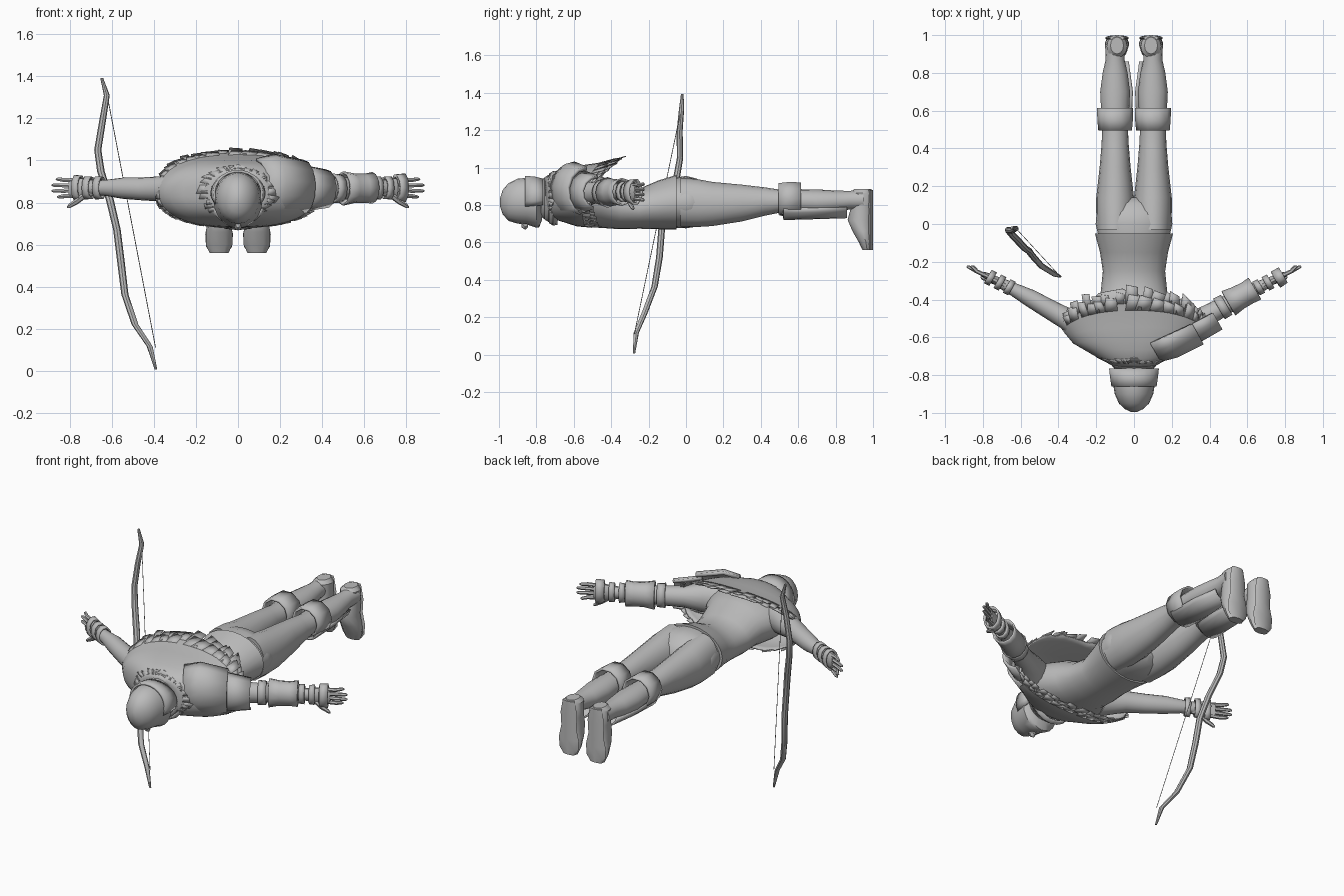
import bpy, bmesh, math, random
from mathutils import Vector

random.seed(4)
gray = bpy.data.materials.new("plain_gray")
gray.diffuse_color = (0.5, 0.5, 0.5, 1)
X, Y, Z = Vector((1, 0, 0)), Vector((0, 1, 0)), Vector((0, 0, 1))


def finish(name, bm, thick=0):
    bmesh.ops.recalc_face_normals(bm, faces=bm.faces)
    me = bpy.data.meshes.new(name)
    bm.to_mesh(me)
    bm.free()
    me.materials.append(gray)
    ob = bpy.data.objects.new(name, me)
    bpy.context.collection.objects.link(ob)
    if thick:
        m = ob.modifiers.new("thickness", 'SOLIDIFY')
        m.thickness = thick
        m.offset = 0
    return ob


def loft(name, stations, u=X, v=Z, n=16, arc=None, thick=0):
    """Skin elliptical rings; a station is (x, y, z, radius_u, radius_v)."""
    bm = bmesh.new()
    rings = []
    for x, y, z, ru, rv in stations:
        ring = []
        for i in range(n):
            a = (arc[0] + (arc[1] - arc[0]) * i / (n - 1)) if arc else math.tau * i / n
            ring.append(bm.verts.new(Vector((x, y, z)) + u * ru * math.cos(a) + v * rv * math.sin(a)))
        rings.append(ring)
    for p, q in zip(rings, rings[1:]):
        for i in range(n - 1 if arc else n):
            j = (i + 1) % n
            bm.faces.new((p[i], p[j], q[j], q[i]))
    if not arc and not thick:
        bm.faces.new(rings[0])
        bm.faces.new(rings[-1])
    return finish(name, bm, thick)


def along_y(name, rows, x=0, **kw):
    return loft(name, [(x, y, z, a, b) for y, z, a, b in rows], **kw)


# torso with tunic hem, and pelvis
along_y("tunic", [(-.74, .83, .06, .06), (-.70, .83, .15, .09), (-.64, .83, .25, .12),
                  (-.55, .83, .25, .14), (-.45, .815, .19, .138), (-.35, .785, .175, .115),
                  (-.25, .78, .165, .107), (-.15, .80, .18, .13), (-.05, .815, .207, .146)], n=24)
along_y("pelvis", [(-.1, .81, .18, .13), (0, .815, .203, .14), (.06, .812, .198, .128),
                   (.11, .805, .15, .1), (.14, .80, .08, .06)], n=24)

# head, hood rim, nose, neck
along_y("hooded_head", [(-.995, .815, .015, .02), (-.98, .815, .048, .065), (-.95, .815, .08, .1),
                        (-.9, .82, .102, .12), (-.85, .82, .11, .125), (-.8, .81, .116, .132),
                        (-.785, .80, .095, .12), (-.77, .80, .06, .08)], n=20)
along_y("hood_rim", [(-.86, .845, .114, .105), (-.81, .845, .121, .102), (-.765, .845, .126, .09)],
        n=16, arc=(-.5, math.pi + .5), thick=.012)
along_y("neck", [(-.8, .82, .07, .07), (-.68, .83, .08, .08)])
loft("nose", [(0, -.88, .70, .012, .02), (0, -.86, .685, .018, .018), (0, -.845, .69, .012, .01)], n=8)

# layered scarf collar
for k, (y, r) in enumerate([(-.755, .105), (-.735, .12), (-.71, .14)]):
    along_y("scarf_fold", [(y - .018, .835, r - .012, r - .012), (y, .835, r, r),
                           (y + .022, .835, r - .005, r - .005)], n=20, thick=.012)

# cape rows: side reach, height, y at back / side / chest
ROWS = [(.10, .09, -.755, -.755, -.75), (.20, .125, -.71, -.70, -.70),
        (.32, .15, -.62, -.63, -.62), (.37, .172, -.47, -.57, -.55), (.385, .195, -.36, -.52, -.48)]


def cape_point(t, a, grow=1.0):
    f = max(0, min(t, 1.2)) * (len(ROWS) - 1)
    i = min(int(f), len(ROWS) - 2)
    rx, rz, yb, ys, yc = [p + (q - p) * (f - i) for p, q in zip(ROWS[i], ROWS[i + 1])]
    c, s = math.cos(a), math.sin(a)
    y = ys + ((yb if s > 0 else yc) - ys) * abs(s) ** 1.3
    if s < 0:
        rz = min(rz, .165)
    return Vector((grow * rx * math.copysign(abs(c) ** .85, c), y,
                   .85 + grow * rz * math.copysign(abs(s) ** .85, s)))


bm = bmesh.new()
N, M = 56, 8
jag = [random.uniform(-.05, .05) for _ in range(N)]
grid = [[bm.verts.new(cape_point(j / M + (jag[i] if j == M else 0), math.tau * i / N))
         for i in range(N)] for j in range(M + 1)]
for p, q in zip(grid, grid[1:]):
    for i in range(N):
        k = (i + 1) % N
        bm.faces.new((p[i], p[k], q[k], q[i]))
finish("cape", bm, .006)

# ragged strips around the cape hem and the collar
bm = bmesh.new()
for t0, t1, count in [(.86, 1.05, 44), (.78, .95, 36), (.08, .2, 26)]:
    for i in range(count):
        a = math.tau * (i + random.random() * .6) / count
        w = math.pi / count * random.uniform(.8, 1.4)
        end = t1 + random.uniform(-.05, .04)
        skew = random.uniform(-.04, .04)
        bm.faces.new([bm.verts.new(p) for p in (
            cape_point(t0, a - w, 1.01), cape_point(t0, a + w, 1.01),
            cape_point(end, a + w * .8 + skew, 1.035), cape_point(end - .03, a - w * .8 + skew, 1.025))])
finish("ragged_fringe", bm, .004)

for s in (-1, 1):
    # leg, knee guard, shin guard, boot
    along_y("leg", [(-.03, .815, .095, .13), (.06, .81, .1, .128), (.14, .805, .1, .118),
                    (.3, .81, .082, .098), (.42, .818, .072, .076), (.5, .82, .068, .062),
                    (.6, .82, .074, .064), (.7, .817, .079, .066), (.8, .82, .066, .057),
                    (.87, .825, .05, .05), (.95, .828, .053, .052)], x=s * .1)
    along_y("knee_guard", [(.495, .833, .083, .082), (.55, .833, .088, .088),
                           (.615, .833, .09, .086)], x=s * .1, n=10, thick=.012)
    loft("knee_cap", [(s * .1, .5, .78, .05, .035), (s * .1, .56, .775, .07, .045),
                      (s * .1, .63, .775, .045, .03)], n=8)
    loft("shin_guard", [(s * .095, .52, .81, .08, .085), (s * .09, .7, .81, .083, .08),
                        (s * .088, .86, .81, .058, .075)], n=9,
         arc=(math.pi * 1.1, math.pi * 1.9), thick=.012)
    loft("boot", [(s * .09, y, z, a, b) for z, y, a, b in
                  [(.885, .945, .035, .045), (.865, .94, .055, .06), (.78, .94, .056, .06),
                   (.72, .932, .054, .068), (.66, .945, .063, .055), (.6, .962, .063, .038),
                   (.56, .968, .045, .025)]], u=X, v=Y, n=12)
    loft("boot_sole", [(s * .09, .985, z, a, .015) for z, a in
                       [(.88, .04), (.8, .055), (.72, .05), (.65, .066), (.59, .062), (.56, .04)]],
         u=X, v=Y, n=8)

    # arm
    side = Vector((-.5 * s, .86, 0))
    arm = lambda name, rows, **kw: loft(name, [(s * x, y, z, a, b) for x, y, z, a, b in rows], u=side, **kw)
    arm("arm", [(.18, -.61, .86, .09, .1), (.27, -.555, .865, .075, .085), (.36, -.50, .865, .058, .06),
                (.45, -.45, .865, .052, .055), (.55, -.392, .868, .047, .05),
                (.63, -.35, .87, .036, .038), (.7, -.315, .87, .028, .034)])
    # hand
    arm("palm", [(.67, -.33, .87, .024, .034), (.72, -.305, .868, .024, .046),
                 (.77, -.28, .868, .02, .05), (.8, -.265, .868, .014, .045)], n=10)
    for i in range(4):
        z, reach = .833 + .024 * i, (.86, .885, .885, .865)[i]
        tip = z + (i - 1.5) * .004
        arm("finger", [(.775, -.277, z, .012, .011), (.83, -.252, (z + tip) / 2, .011, .011),
                       (reach - .01, -.228, tip, .009, .009), (reach, -.224, tip, .004, .004)], n=6)
    arm("thumb", [(.71, -.31, .85, .018, .018), (.76, -.3, .81, .014, .016),
                  (.8, -.285, .785, .011, .012), (.812, -.28, .778, .004, .005)], n=6)
    # wrist straps
    for x in (.66, .71, .76):
        y = -.34 + (x - .65) * .5
        r = .05 if x < .75 else .056
        arm("wrist_strap", [(x - .014, y - .007, .87, .036, r), (x + .014, y + .007, .87, .036, r + .003)],
            n=10, thick=.01)

# forearm bracer and elbow band on one arm
side = Vector((-.5, .86, 0))
loft("bracer", [(.5, -.42, .867, .07, .077), (.55, -.392, .868, .06, .066),
                (.6, -.365, .868, .058, .064), (.64, -.342, .87, .062, .07)], u=side, n=12, thick=.01)
loft("elbow_band", [(.45, -.45, .867, .058, .066), (.49, -.428, .867, .056, .062)], u=side, n=12, thick=.01)
loft("cuff", [(.75, -.295, .87, .045, .062), (.79, -.27, .87, .042, .066)], u=side, n=10, thick=.01)

# layered shoulder plates
front = Vector((.5, -.86, 0))
span = (-math.pi * .42, math.pi * .52)
loft("shoulder_plate", [(.09, -.635, .88, .1, .12), (.17, -.60, .88, .115, .143),
                        (.31, -.535, .875, .11, .12)], u=front, n=7, arc=span, thick=.02)
loft("lower_shoulder_plate", [(.28, -.55, .868, .095, .11), (.42, -.475, .865, .09, .085)],
     u=front, n=7, arc=span, thick=.016)

# bow and string
PATH = [(-.648, -.02, 1.392), (-.624, -.024, 1.31), (-.643, -.034, 1.195), (-.667, -.032, 1.05),
        (-.652, -.05, .948), (-.61, -.094, .815), (-.576, -.13, .672), (-.557, -.142, .52),
        (-.538, -.168, .363), (-.49, -.222, .22), (-.42, -.266, .116), (-.39, -.278, .005)]
loft("bow", [(x, y, z, r, r) for (x, y, z), r in
             zip(PATH, (.007, .014, .016, .017, .018, .019, .018, .018, .017, .016, .014, .006))],
     u=X, v=Y, n=8)
loft("bow_string", [(-.624, -.024, 1.32, .002, .002), (-.392, -.276, .11, .002, .002)], u=X, v=Y, n=4)

# smooth shading with crisp edges
for ob in bpy.context.scene.objects:
    ob.select_set(True)
    bpy.context.view_layer.objects.active = ob
bpy.ops.object.shade_smooth_by_angle(angle=math.radians(40))
